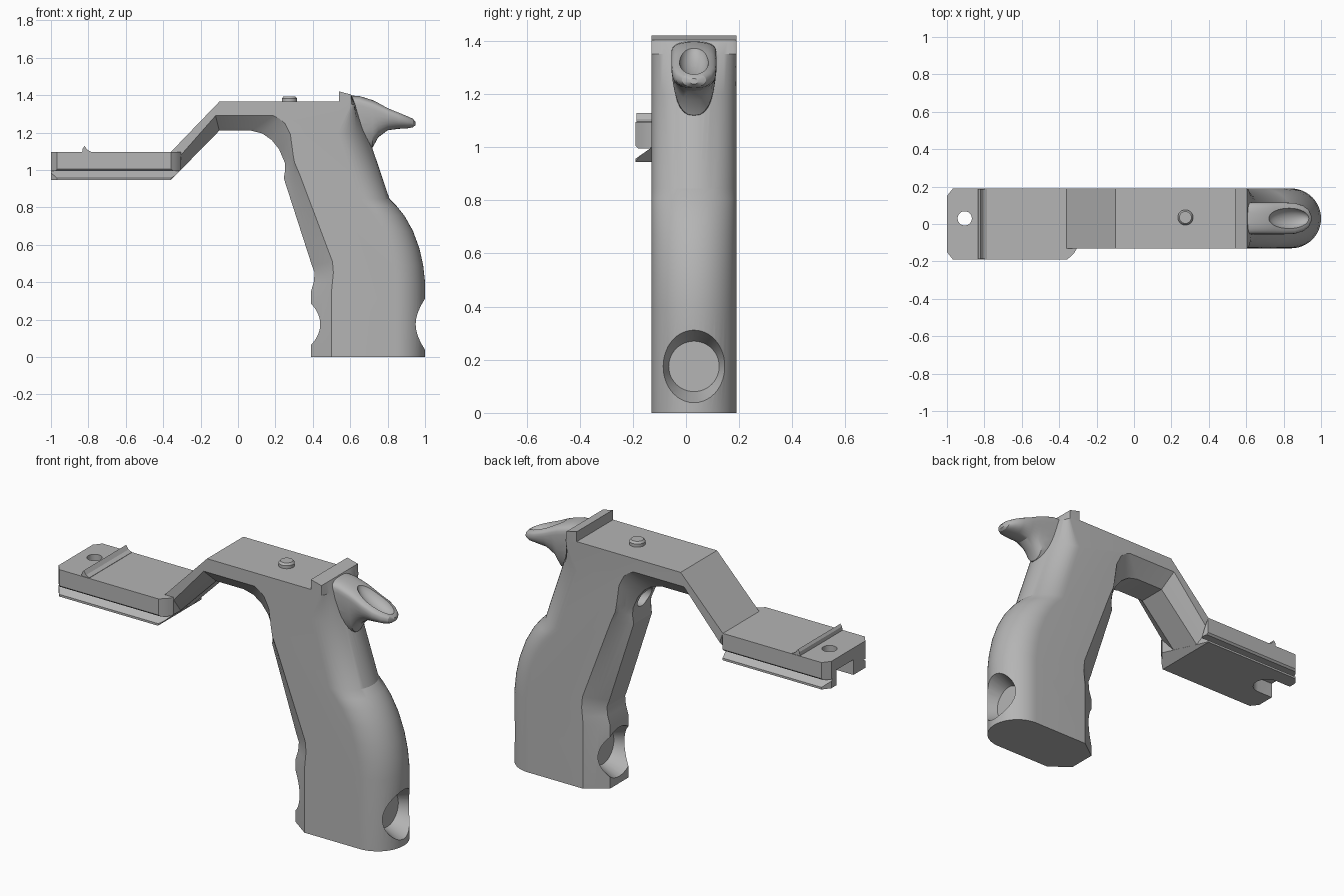
import bpy, bmesh, math
from mathutils import Vector

old = bpy.data.objects.get("Cube")
if old:
    bpy.data.objects.remove(old)

GREY = (0.46, 0.46, 0.46, 1)
mat = bpy.data.materials.new("neutral grey")
mat.use_nodes = True
mat.diffuse_color = GREY
mat.node_tree.nodes["Principled BSDF"].inputs["Base Color"].default_value = GREY
MID, HALF = 0.03, 0.16          # centre plane and half width of the grip


def finish(name, bm):
    bmesh.ops.recalc_face_normals(bm, faces=bm.faces)
    me = bpy.data.meshes.new(name)
    bm.to_mesh(me)
    bm.free()
    me.materials.append(mat)
    ob = bpy.data.objects.new(name, me)
    bpy.context.collection.objects.link(ob)
    return ob


def loft(name, rings):
    """Closed skin through equal rings of points, capped at both ends."""
    bm = bmesh.new()
    vs = [[bm.verts.new(p) for p in r] for r in rings]
    n = len(vs[0])
    for a, b in zip(vs, vs[1:]):
        for i in range(n):
            j = (i + 1) % n
            bm.faces.new((a[i], a[j], b[j], b[i]))
    bm.faces.new(vs[0])
    bm.faces.new(vs[-1])
    return finish(name, bm)


def prism(name, pts, axis, lo, hi):
    def at(p, d):
        v = list(p)
        v.insert(axis, d)
        return v
    return loft(name, [[at(p, d) for p in pts] for d in (lo, hi)])


def rod(name, p, q, r1, r2=None, seg=48):
    p, q = Vector(p), Vector(q)
    bm = bmesh.new()
    bmesh.ops.create_cone(bm, cap_ends=True, segments=seg, radius1=r1,
                          radius2=r1 if r2 is None else r2, depth=(q - p).length)
    turn = (q - p).to_track_quat('Z', 'Y')
    for v in bm.verts:
        v.co = turn @ v.co + (p + q) / 2
    return finish(name, bm)


def combine(ob, tool, op='DIFFERENCE'):
    m = ob.modifiers.new(op, 'BOOLEAN')
    m.operation, m.solver, m.object = op, 'EXACT', tool
    bpy.context.view_layer.objects.active = ob
    bpy.ops.object.modifier_apply(modifier=m.name)
    bpy.data.objects.remove(tool)


# Frame: side outline as x, z, side chamfer shift (dx, dz), rounding of the back
outline = [
    (-.36, 1.095, 0, 0, 0), (-.36, .945, .02, .095, 0), (-.1, 1.21, -.02, .08, 0),
    (.07, 1.21, .12, .08, 0), (.13, 1.195, .09, .08, 0), (.18, 1.16, .07, .09, 0),
    (.22, 1.11, .06, .08, 0), (.25, 1.04, .045, .04, 0), (.252, 1.0, .05, .04, 0),
    (.245, .955, .085, .02, 0), (.395, .49, .11, .02, 0), (.41, .45, .1, 0, 0),
    (.405, .4, .1, 0, 0), (.39, .35, .11, 0, 0), (.39, 0, .11, 0, 0),
    (1, 0, 0, 0, 1), (1, .4, 0, 0, 1), (.99, .49, 0, 0, 1), (.97, .58, 0, 0, 1),
    (.935, .675, 0, 0, 1), (.89, .755, 0, 0, 1), (.85, .805, 0, 0, 1),
    (.81, .845, 0, 0, 1), (.69, 1.2, 0, 0, .95), (.63, 1.35, 0, 0, .15),
    (.605, 1.403, 0, 0, 0), (.54, 1.42, 0, 0, 0), (.54, 1.365, 0, 0, 0),
    (-.1, 1.365, 0, 0, 0),
]
rings = []
for k in range(-12, 13):
    t = math.sin(math.radians(7.5 * k))
    cham = max(0, abs(t) - .5) * 2
    back = HALF * (1 - math.sqrt(max(0, 1 - t * t)))
    rings.append([(x + dx * cham - b * back, MID + HALF * t, z + dz * cham)
                  for x, z, dx, dz, b in outline])
frame = loft("grip_frame", rings)

# Rear horn: sections as x, widest height, top, bottom, half width
sections = [(.57, 1.35, 1.4, 1.08, .085), (.65, 1.345, 1.395, 1.1, .085),
            (.72, 1.325, 1.373, 1.12, .085), (.75, 1.315, 1.36, 1.175, .085),
            (.8, 1.295, 1.335, 1.212, .085), (.86, 1.275, 1.31, 1.22, .082),
            (.905, 1.26, 1.29, 1.222, .068), (.935, 1.25, 1.274, 1.228, .045),
            (.948, 1.247, 1.258, 1.238, .015)]
rings = []
for x, zm, top, low, w in sections:
    ring = []
    for k in range(32):
        a = math.tau * k / 32
        c, s = math.cos(a), math.sin(a)
        z = zm + (top - zm) * s ** .6 if s > 0 else zm + (zm - low) * s
        ring.append((x, MID + w * math.copysign(abs(c) ** .8, c), z))
    rings.append(ring)
horn = loft("rear_horn", rings)

# Scooped thumb rest on the horn
bm = bmesh.new()
bmesh.ops.create_uvsphere(bm, u_segments=32, v_segments=20, radius=1)
for v in bm.verts:
    x, y, z = v.co
    v.co = (.83 + .11 * x, MID + .057 * y, 1.335 + .06 * z - .045 * x)
combine(horn, finish("scoop_cutter", bm))
combine(frame, horn, 'UNION')

# Flared hole through the foot, cross pins, screw hole, front socket, foot bolt hole
HZ = .175
for p, q, r1, r2 in [
    ((.3, MID, HZ), (1.1, MID, HZ), .095, None),
    ((1.02, MID, HZ), (.9, MID, HZ), .145, .095),
    ((.37, MID, HZ), (.49, MID, HZ), .145, .095),
    ((.565, -.3, .18), (.565, .4, .18), .032, None),
    ((.3, -.3, 1.06), (.3, .4, 1.06), .028, None),
    ((.39, MID, 1.5), (.39, MID, 1.2), .04, None),
    ((.1, MID, 1.08), (.38, MID, 1.08), .055, None),
    ((.74, MID, -.1), (.74, MID, .2), .075, None),
    ((.77, MID, 1.4), (.77, MID, 1.24), .012, None),
]:
    combine(frame, rod("hole_cutter", p, q, r1, r2))

# Mounting rail: grooved cross-section trimmed to its plan
side = [(.19, 1.095), (.19, 1.005), (.18, .995), (.135, .995), (.19, .957), (.19, .945)]
section = side + [(-y, z) for y, z in reversed(side)]
rail = prism("mounting_rail", section, 0, -1, -.3)
plan = [(-1, -.15), (-.96, -.2), (-.37, -.2), (-.34, -.175), (-.32, -.155),
        (-.305, -.13), (-.36, .2), (-.96, .2), (-1, .15)]
combine(rail, prism("plan_cutter", plan, 2, .9, 1.2), 'INTERSECT')
combine(rail, prism("slope_cutter", [(-.37, .935), (-.2, .935), (-.2, 1.105)], 1, -.3, .3))
combine(rail, rod("hole_cutter", (-.905, MID, .9), (-.905, MID, 1.2), .038))
combine(rail, rod("recess_cutter", (-.905, MID, .9), (-.905, MID, 1.03), .075))
combine(rail, prism("slot_cutter", [(-1.1, MID - .075), (-.905, MID - .075),
                                    (-.905, MID + .075), (-1.1, MID + .075)], 2, .9, 1.03))

# Stop tooth across the rail
tooth = prism("rail_stop_tooth", [(-.835, 1.085), (-.83, 1.115), (-.82, 1.128),
                                  (-.805, 1.107), (-.785, 1.097), (-.785, 1.085)],
              1, -.187, .187)

# Screw on the top deck
screw = rod("deck_screw", (.275, MID + .005, 1.34), (.275, MID + .005, 1.382), .041)
cap = rod("deck_screw_cap", (.275, MID + .005, 1.382), (.275, MID + .005, 1.393), .041, .032)

for ob in (frame, rail, tooth, screw, cap):
    bpy.ops.object.select_all(action='DESELECT')
    ob.select_set(True)
    bpy.context.view_layer.objects.active = ob
    bpy.ops.object.shade_smooth_by_angle(angle=math.radians(25))
